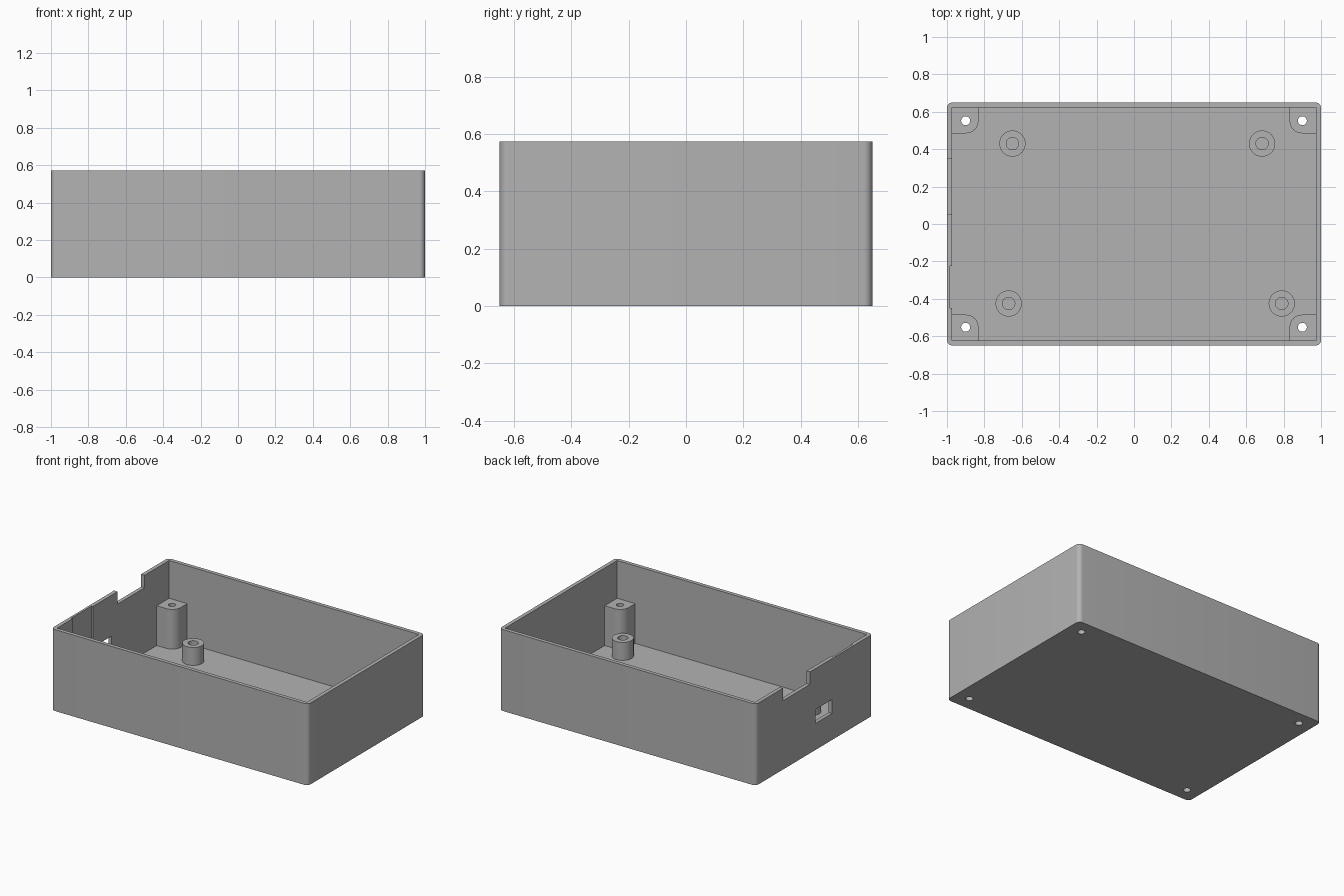
import bpy, bmesh
from math import sin, cos, pi, radians

if "Cube" in bpy.data.objects:
    bpy.data.objects.remove(bpy.data.objects["Cube"], do_unlink=True)

HX, HY, HEIGHT = 1.0, 0.65, 0.573
WALL, FLOOR = 0.027, 0.027
POST_TOP, STANDOFF_TOP = 0.307, 0.153

grey = bpy.data.materials.new("plain grey plastic")
grey.use_nodes = True
colour = (0.45, 0.45, 0.45, 1)
grey.diffuse_color = colour
grey.node_tree.nodes["Principled BSDF"].inputs["Base Color"].default_value = colour


def prism(name, outline, z0, z1):
    """Extrude a counter-clockwise outline from z0 up to z1."""
    bm = bmesh.new()
    base = bm.faces.new([bm.verts.new((x, y, z0)) for x, y in outline])
    top = bmesh.ops.extrude_face_region(bm, geom=[base])["geom"]
    for v in top:
        if isinstance(v, bmesh.types.BMVert):
            v.co.z = z1
    bmesh.ops.recalc_face_normals(bm, faces=bm.faces)
    mesh = bpy.data.meshes.new(name)
    bm.to_mesh(mesh)
    bm.free()
    mesh.materials.append(grey)
    ob = bpy.data.objects.new(name, mesh)
    bpy.context.collection.objects.link(ob)
    return ob


def rounded_rect(x0, x1, y0, y1, radii, steps=8):
    """Outline with one radius per corner: left-low, right-low, right-high, left-high."""
    pts = []
    corners = [(x0, y0, 1, 1), (x1, y0, -1, 1), (x1, y1, -1, -1), (x0, y1, 1, -1)]
    for i, ((x, y, sx, sy), r) in enumerate(zip(corners, radii)):
        if r == 0:
            pts.append((x, y))
            continue
        for k in range(steps + 1):
            a = pi + (i + k / steps) * pi / 2
            pts.append((x + sx * r + r * cos(a), y + sy * r + r * sin(a)))
    return pts


def box(name, x0, x1, y0, y1, z0, z1):
    return prism(name, rounded_rect(x0, x1, y0, y1, [0] * 4), z0, z1)


def cylinder(name, x, y, r, z0, z1, sides=40):
    ring = [(x + r * cos(2 * pi * k / sides), y + r * sin(2 * pi * k / sides))
            for k in range(sides)]
    return prism(name, ring, z0, z1)


def cut(ob, cutter):
    """Subtract a cutter from a part and apply the result."""
    cutter.hide_render = True
    mod = ob.modifiers.new("cut", "BOOLEAN")
    mod.operation, mod.solver, mod.object = "DIFFERENCE", "EXACT", cutter
    bpy.context.view_layer.objects.active = ob
    bpy.ops.object.modifier_apply(modifier=mod.name)


def remove(cutter):
    bpy.data.objects.remove(cutter, do_unlink=True)


parts = []

# Open tray with rounded outer corners and square inner ones
tray = prism("tray", rounded_rect(-HX, HX, -HY, HY, [0.03] * 4), 0, HEIGHT)
parts.append(tray)
inner = HX - WALL
openings = [
    box("cavity_cutter", -inner, inner, WALL - HY, HY - WALL, FLOOR, 1),
    # cable notch in the rim, port window and shallow inner relief on the end wall
    box("notch_cutter", -1.1, -0.9, 0.05, 0.35, 0.485, 1),
    box("port_cutter", -1.1, -0.9, -0.195, -0.015, 0.187, 0.285),
    box("relief_cutter", -0.984, -0.9, -0.45, -0.225, FLOOR + 0.001, 1),
]
for c in openings:
    cut(tray, c)
    remove(c)

# Corner screw posts with holes running right through the floor
for sx, side in ((1, "left"), (-1, "right")):
    for sy, end in ((1, "back"), (-1, "front")):
        xs = sorted((sx * 0.832, sx * (inner + 0.01)))
        ys = sorted((sy * 0.485, sy * (HY - WALL + 0.01)))
        radii = [0.065 if (sx, sy) == c else 0
                 for c in ((1, 1), (-1, 1), (-1, -1), (1, -1))]
        post = prism(f"{end}_{side}_corner_post",
                     rounded_rect(*xs, *ys, radii), FLOOR / 2, POST_TOP)
        hole = cylinder("screw_hole_cutter", sx * 0.9, sy * 0.552, 0.024, -0.1, 1)
        cut(post, hole)
        cut(tray, hole)
        remove(hole)
        parts.append(post)

# Round board standoffs with blind holes
spots = {"back_right": (-0.65, 0.43), "back_left": (0.685, 0.43),
         "front_right": (-0.67, -0.425), "front_left": (0.79, -0.425)}
for place, (x, y) in spots.items():
    standoff = cylinder(f"{place}_standoff", x, y, 0.07, FLOOR / 2, STANDOFF_TOP)
    hole = cylinder("standoff_hole_cutter", x, y, 0.033, -0.1, 1)
    cut(standoff, hole)
    remove(hole)
    parts.append(standoff)

# Smooth the round surfaces, keep the edges crisp
bpy.ops.object.select_all(action="DESELECT")
for ob in parts:
    ob.select_set(True)
bpy.context.view_layer.objects.active = tray
bpy.ops.object.shade_smooth_by_angle(angle=radians(30))
